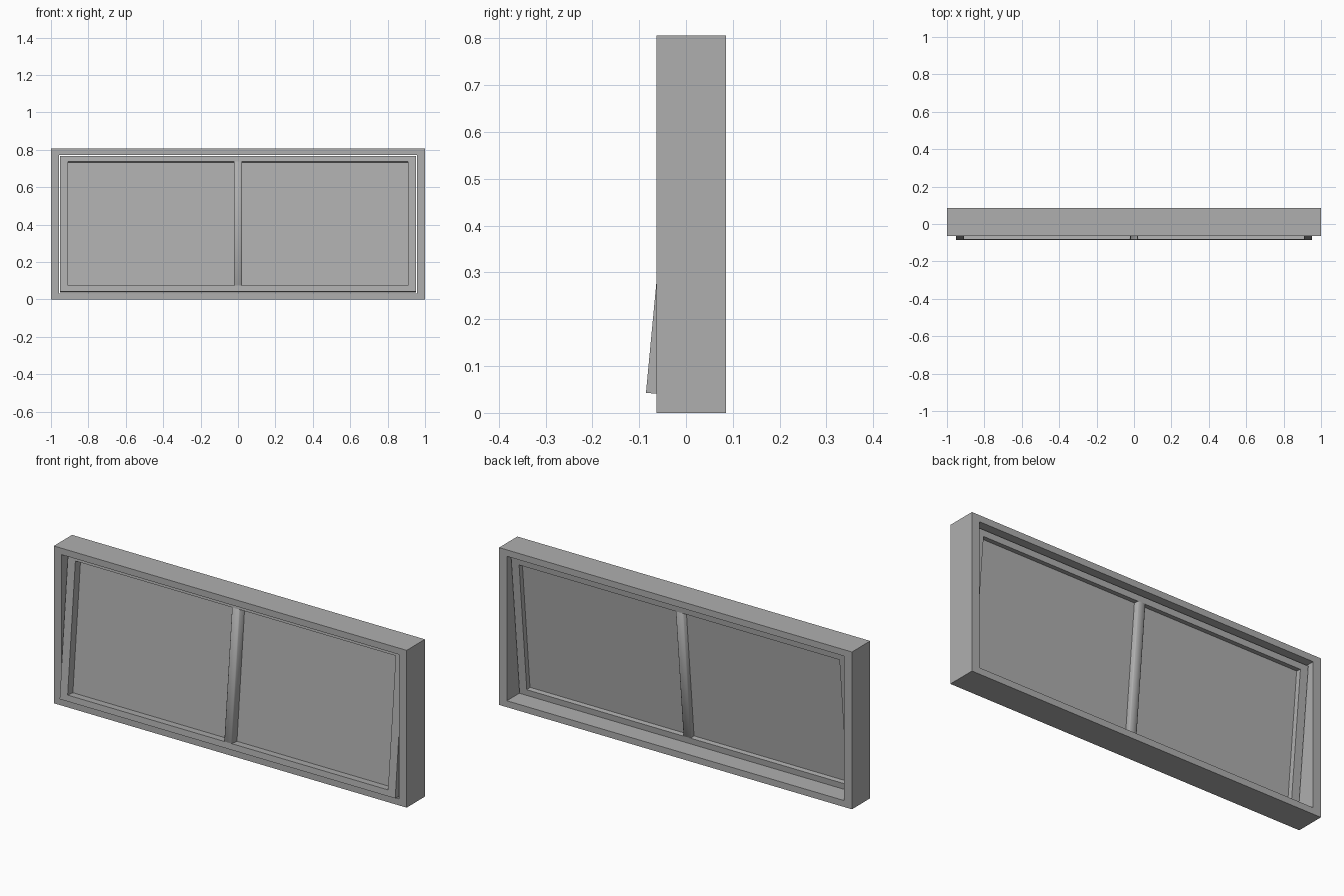
import bpy, bmesh, math
from mathutils import Matrix

if "Cube" in bpy.data.objects:
    bpy.data.objects.remove(bpy.data.objects["Cube"])

grey = bpy.data.materials.new("dark_grey")
grey.diffuse_color = (0.43, 0.43, 0.43, 1)
grey.use_nodes = True
grey.node_tree.nodes["Principled BSDF"].inputs["Base Color"].default_value = grey.diffuse_color


def finish(name, bm, matrix, bevel):
    bmesh.ops.recalc_face_normals(bm, faces=bm.faces)
    if bevel:
        bmesh.ops.bevel(bm, geom=bm.edges[:], offset=bevel, segments=1,
                        affect="EDGES", profile=0.5)
    me = bpy.data.meshes.new(name)
    bm.to_mesh(me)
    bm.free()
    me.materials.append(grey)
    ob = bpy.data.objects.new(name, me)
    bpy.context.collection.objects.link(ob)
    ob.matrix_world = matrix
    if bevel:
        bpy.context.view_layer.objects.active = ob
        ob.select_set(True)
        bpy.ops.object.shade_smooth_by_angle(angle=math.radians(60))
        ob.select_set(False)
    return ob


def ring(name, half, z0, z1, side, rail, y0, y1, matrix=Matrix(), bevel=0.006):
    """Rectangular frame, deep along y."""
    bm = bmesh.new()

    def loop(h, a, b, y):
        return [bm.verts.new((x, y, z)) for x, z in ((-h, a), (h, a), (h, b), (-h, b))]

    loops = [loop(half, z0, z1, y0), loop(half - side, z0 + rail, z1 - rail, y0),
             loop(half - side, z0 + rail, z1 - rail, y1), loop(half, z0, z1, y1)]
    for k in range(4):
        a, b = loops[k], loops[(k + 1) % 4]
        for i in range(4):
            j = (i + 1) % 4
            bm.faces.new((a[i], a[j], b[j], b[i]))
    # Merge the mitre seams so only real corners get bevelled
    flat = [e for e in bm.edges if len(e.link_faces) == 2 and e.calc_face_angle() < 0.01]
    sharp = [e for e in bm.edges if e not in flat]
    bmesh.ops.recalc_face_normals(bm, faces=bm.faces)
    bmesh.ops.bevel(bm, geom=sharp, offset=bevel, segments=1, affect="EDGES", profile=0.5)
    ob = finish(name, bm, matrix, 0)
    bpy.context.view_layer.objects.active = ob
    ob.select_set(True)
    bpy.ops.object.shade_smooth_by_angle(angle=math.radians(60))
    ob.select_set(False)
    return ob


def box(name, x0, x1, y0, y1, z0, z1, matrix, bevel=0):
    bm = bmesh.new()
    bmesh.ops.create_cube(bm, size=1)
    for v in bm.verts:
        v.co = ((x0 + x1) / 2 + v.co.x * (x1 - x0),
                (y0 + y1) / 2 + v.co.y * (y1 - y0),
                (z0 + z1) / 2 + v.co.z * (z1 - z0))
    return finish(name, bm, matrix, bevel)


# Fixed outer frame
ring("outer_frame", 1.0, 0.0, 0.806, 0.044, 0.033, -0.063, 0.085, bevel=0.007)

# Opening sash, hinged at the top and tilted outwards at the bottom
tilt = Matrix.Translation((0, -0.0855, 0.043)) @ Matrix.Rotation(math.radians(-5.4), 4, "X")
height, depth, rail = 0.728, 0.075, 0.031
ring("sash_frame", 0.951, 0, height, 0.043, rail, 0, depth, tilt, 0.004)

# Centre bar dividing the sash
box("sash_mullion", -0.022, 0.022, 0.0, depth, rail - 0.006, height - rail + 0.006, tilt, 0.004)

# Two glass panes
for label, s in (("left", -1), ("right", 1)):
    xs = sorted((s * 0.018, s * 0.912))
    box(label + "_glass_pane", xs[0], xs[1], 0.043, 0.049, rail - 0.005, height - rail + 0.005, tilt)
